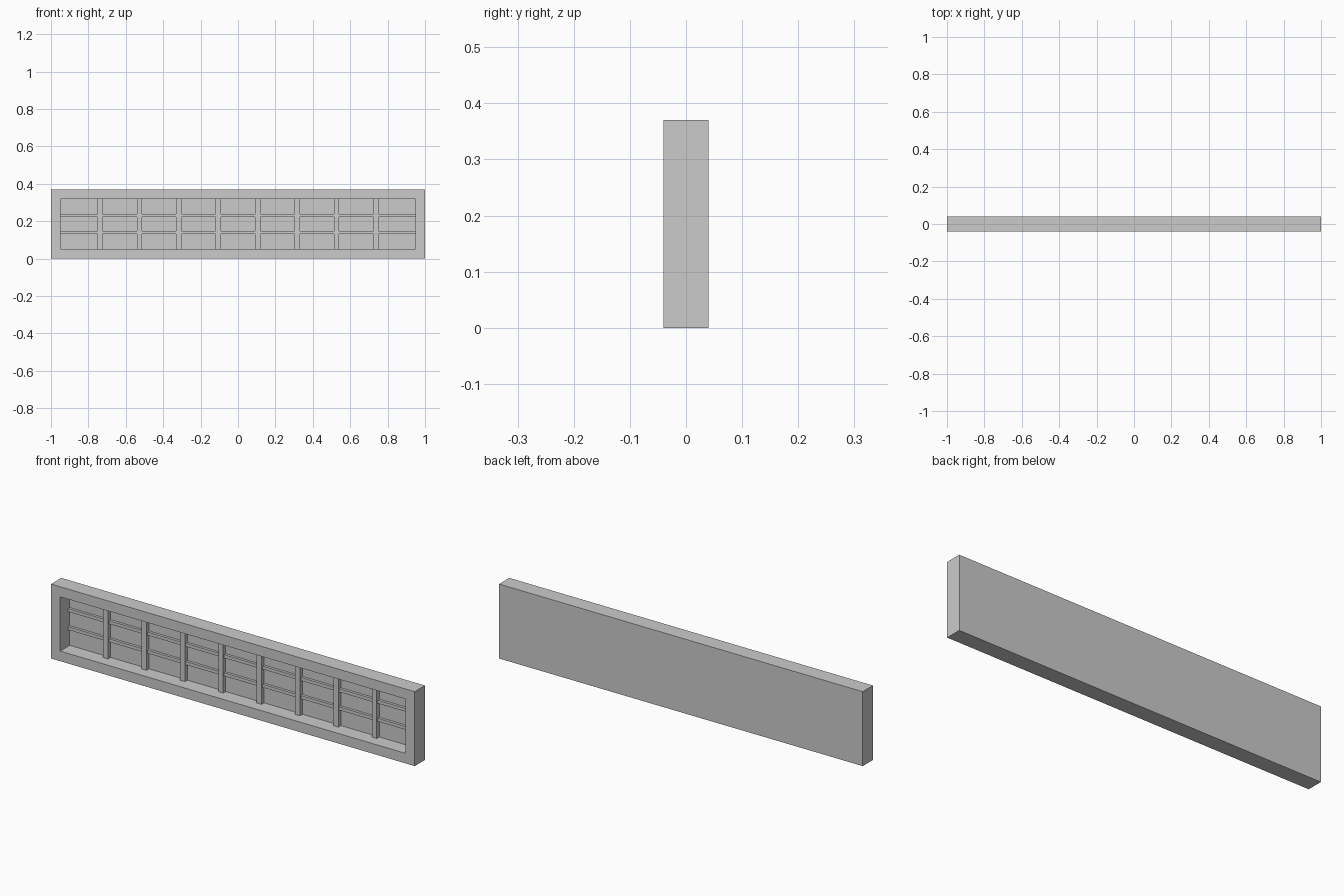
import bpy

if "Cube" in bpy.data.objects:
    bpy.data.objects.remove(bpy.data.objects["Cube"])

W, D, H, T = 2.0, 0.08, 0.37, 0.05    # overall size and frame border
PANEL_Y = 0.035                       # front of the back panel


def box(name, x0, x1, y0, y1, z0, z1):
    bpy.ops.mesh.primitive_cube_add(
        size=1, location=((x0 + x1) / 2, (y0 + y1) / 2, (z0 + z1) / 2))
    ob = bpy.context.object
    ob.name = name
    ob.scale = (x1 - x0, y1 - y0, z1 - z0)
    bpy.ops.object.transform_apply(location=False, rotation=False, scale=True)
    return ob


# Outer frame: solid block with a recess cut into the front
frame = box("window_frame", -W/2, W/2, -D/2, D/2, 0, H)
cutter = box("recess_cutter", -W/2 + T, W/2 - T, -D, PANEL_Y, T, H - T)
cut = frame.modifiers.new("recess", 'BOOLEAN')
cut.operation = 'DIFFERENCE'
cut.solver = 'EXACT'
cut.object = cutter
bpy.context.view_layer.objects.active = frame
bpy.ops.object.modifier_apply(modifier=cut.name)
bpy.data.objects.remove(cutter)

# Vertical glazing bars dividing the opening into nine columns
for i in range(1, 9):
    x = -W/2 + T + i * (W - 2*T) / 9
    box(f"vertical_bar_{i}", x - 0.0135, x + 0.0135, 0.015, PANEL_Y, T, H - T)

# Thinner horizontal bars dividing it into three rows
for i in range(1, 3):
    z = T + i * (H - 2*T) / 3
    box(f"horizontal_bar_{i}", -W/2 + T, W/2 - T, 0.022, PANEL_Y, z - 0.008, z + 0.008)
